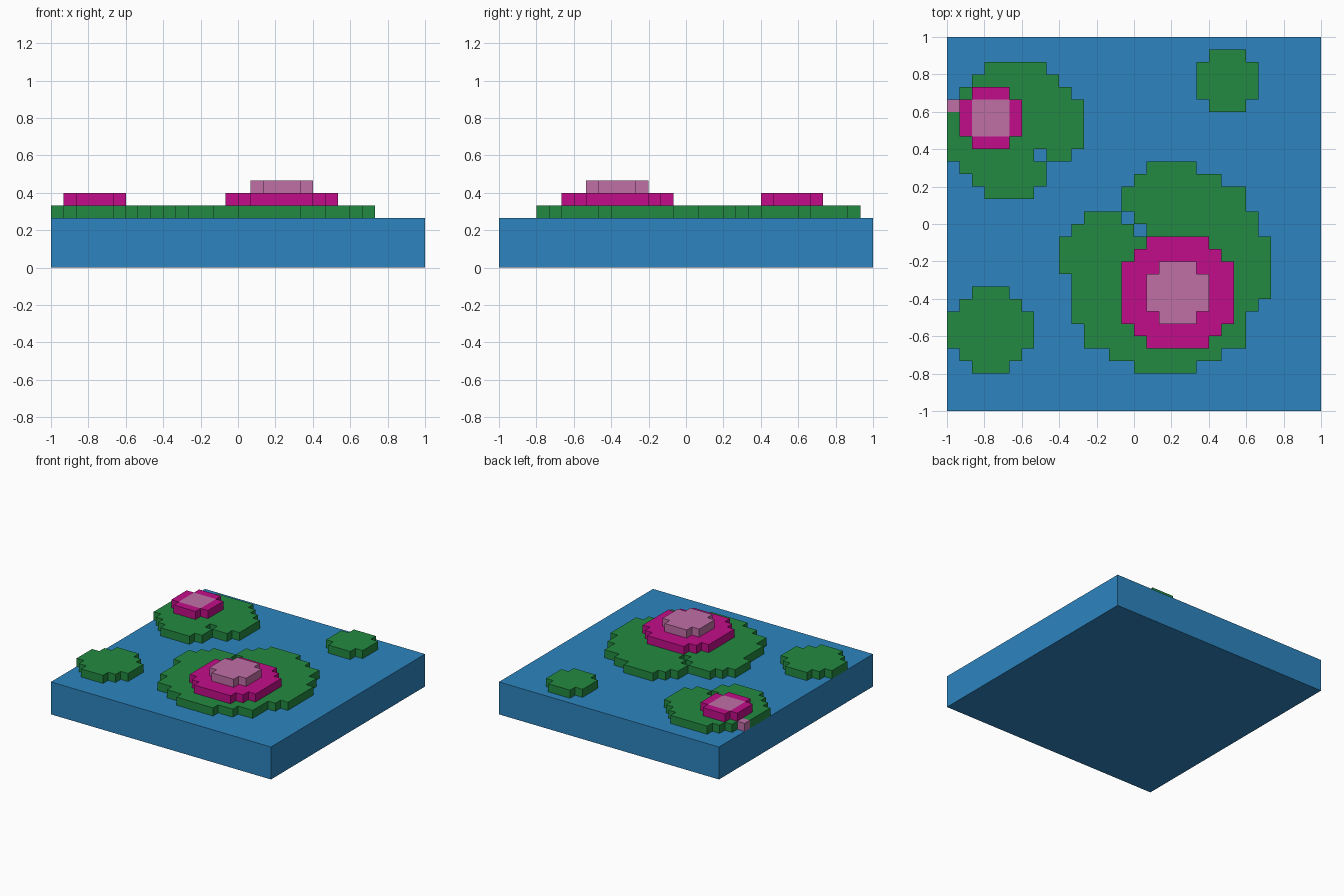
import bpy
import bmesh

if "Cube" in bpy.data.objects:
    bpy.data.objects.remove(bpy.data.objects["Cube"], do_unlink=True)

CELL = 2 / 30          # the tile is a 30 x 30 grid of blocks
WATER_TOP = 4          # water depth in blocks


def material(name, rgb):
    """Flat material from 8-bit sRGB values."""
    def lin(c):
        c /= 255
        return c / 12.92 if c <= 0.04045 else ((c + 0.055) / 1.055) ** 2.4
    col = (*[lin(c) for c in rgb], 1)
    m = bpy.data.materials.new(name)
    m.use_nodes = True
    m.diffuse_color = col
    bsdf = next(n for n in m.node_tree.nodes if n.type == 'BSDF_PRINCIPLED')
    bsdf.inputs["Base Color"].default_value = col
    bsdf.inputs["Roughness"].default_value = 0.8
    return m


BLUE = material("water blue", (45, 133, 192))
GREEN = material("leaf green", (34, 138, 65))
MAGENTA = material("petal magenta", (194, 13, 138))
PINK = material("petal light pink", (192, 110, 166))


def finish(name, bm, mat):
    bmesh.ops.recalc_face_normals(bm, faces=bm.faces)
    me = bpy.data.meshes.new(name)
    bm.to_mesh(me)
    bm.free()
    me.materials.append(mat)
    ob = bpy.data.objects.new(name, me)
    bpy.context.collection.objects.link(ob)
    return ob


def blocks(name, mat, layer, first_row, rows):
    """One-block-thick slab; rows run front to back, each a list of (start, end) spans."""
    cells = {(i, first_row + k) for k, spans in enumerate(rows)
             for a, b in spans for i in range(a, b)}
    bm = bmesh.new()
    verts = {}

    def vert(i, j, k):
        if (i, j, k) not in verts:
            verts[i, j, k] = bm.verts.new((i * CELL - 1, j * CELL - 1, k * CELL))
        return verts[i, j, k]

    for i, j in sorted(cells):
        ring = [(i, j), (i + 1, j), (i + 1, j + 1), (i, j + 1)]
        bm.faces.new([vert(*p, layer + 1) for p in ring])
        bm.faces.new([vert(*p, layer) for p in reversed(ring)])
        # side walls only where the neighbour is empty
        for n, (di, dj) in enumerate([(0, -1), (1, 0), (0, 1), (-1, 0)]):
            if (i + di, j + dj) not in cells:
                p, q = ring[n], ring[(n + 1) % 4]
                bm.faces.new([vert(*p, layer), vert(*q, layer),
                              vert(*q, layer + 1), vert(*p, layer + 1)])
    return finish(name, bm, mat)


def disc(name, mat, layer, left, front, size, insets):
    """Symmetric stepped disc: insets trim the front rows and mirror to the back."""
    rows = []
    for k in range(size):
        edge = min(k, size - 1 - k)
        t = insets[edge] if edge < len(insets) else 0
        rows.append([(left + t, left + size - t)])
    return blocks(name, mat, layer, front, rows)


# Water tile
bm = bmesh.new()
bmesh.ops.create_cube(bm, size=1)
for v in bm.verts:
    v.co = (v.co.x * 2, v.co.y * 2, (v.co.z + 0.5) * WATER_TOP * CELL)
finish("water", bm, BLUE)

# Large lily pad with a diagonal slit
blocks("large_pad", GREEN, 4, 3,
       [[(15, 20)], [(13, 22)]] + [[(11, 24)]] * 2 + [[(10, 24)], [(10, 25)]]
       + [[(10, 26)]] * 2 + [[(9, 26)]] * 3
       + [[(10, 15), (16, 25)], [(11, 14), (15, 25)]]
       + [[(14, 24)]] * 2 + [[(15, 22)], [(16, 20)]])

# Medium lily pad with a slit
blocks("medium_pad", GREEN, 4, 17,
       [[(3, 7)], [(2, 8)], [(1, 8)], [(0, 7), (8, 10)]]
       + [[(0, 11)]] * 3 + [[(1, 11)], [(1, 10)], [(2, 9)], [(3, 8)]])

# Small lily pads
disc("small_front_pad", GREEN, 4, 0, 3, 7, [2, 1])
disc("small_back_pad", GREEN, 4, 20, 24, 5, [1])

# Large flower
disc("large_flower_petals", MAGENTA, 5, 14, 5, 9, [2, 1])
disc("large_flower_centre", PINK, 6, 16, 7, 5, [1])

# Small flower with a flush centre
blocks("small_flower_petals", MAGENTA, 5, 21,
       [[(2, 5)]] + [[(1, 2), (5, 6)]] * 3 + [[(2, 5)]])
disc("small_flower_centre", PINK, 5, 2, 22, 3, [])

# Single fallen petal at the edge
disc("loose_petal", PINK, 4, 0, 24, 1, [])
